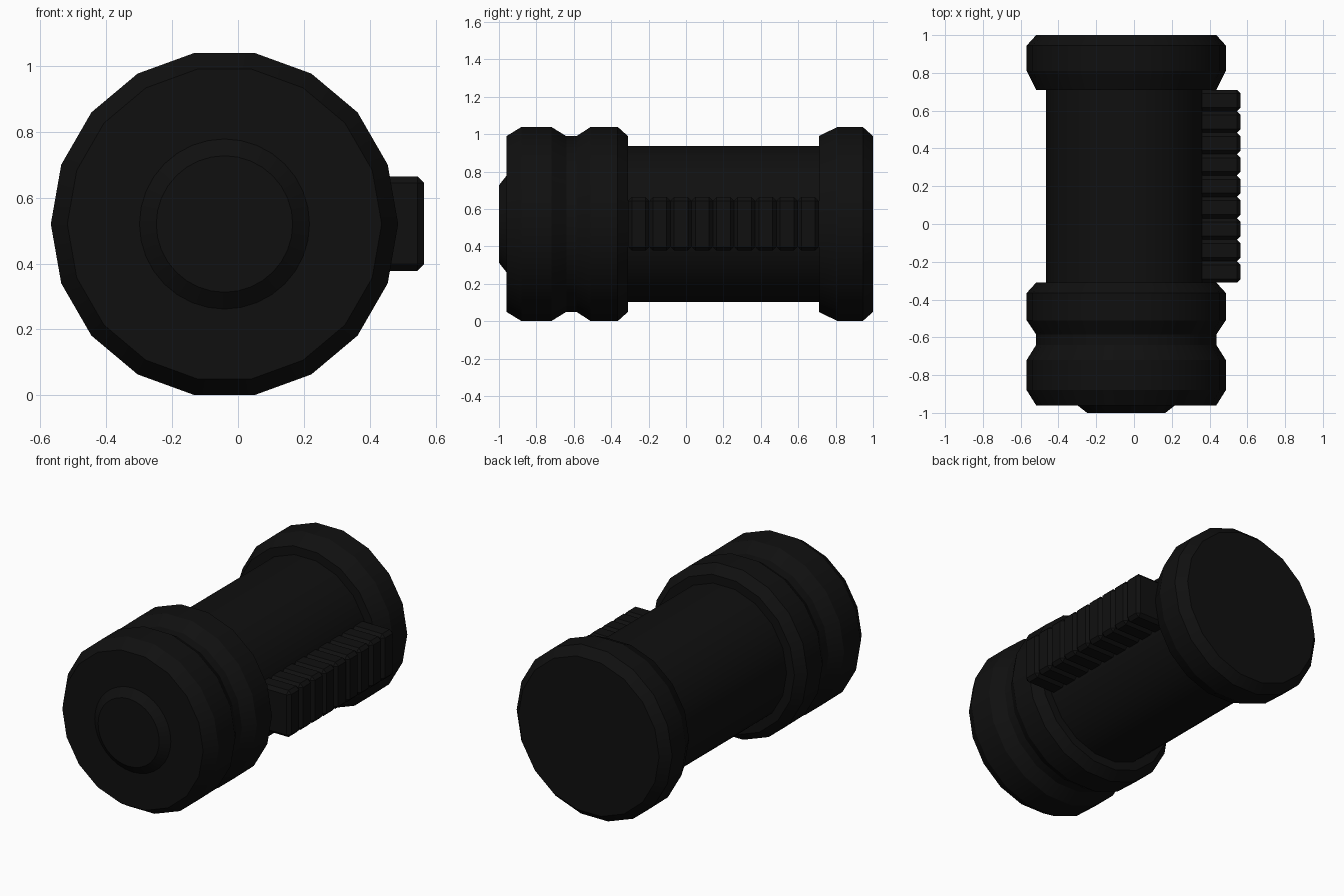
import bpy, bmesh, math

cube = bpy.data.objects.get("Cube")
if cube:
    bpy.data.objects.remove(cube, do_unlink=True)

AXIS_X, AXIS_Z = -0.041, 0.52

# Single near-black rubber colour
black = bpy.data.materials.new("matte black")
colour = (0.005, 0.005, 0.005, 1)
black.diffuse_color = colour
black.use_nodes = True
bsdf = next(n for n in black.node_tree.nodes if n.type == 'BSDF_PRINCIPLED')
bsdf.inputs["Base Color"].default_value = colour


def finish(name, bm):
    bmesh.ops.recalc_face_normals(bm, faces=bm.faces)
    mesh = bpy.data.meshes.new(name)
    bm.to_mesh(mesh)
    bm.free()
    mesh.materials.append(black)
    obj = bpy.data.objects.new(name, mesh)
    bpy.context.collection.objects.link(obj)
    bpy.ops.object.select_all(action='DESELECT')
    obj.select_set(True)
    bpy.context.view_layer.objects.active = obj
    bpy.ops.object.shade_smooth_by_angle(angle=math.radians(25))
    return obj


def turned(name, profile, sides=18):
    """Closed solid turned about the long axis from (y, radius) points."""
    bm = bmesh.new()
    rings = []
    for y, r in profile:
        angles = [2 * math.pi * i / sides for i in range(sides)]
        rings.append([bm.verts.new((AXIS_X + r * math.cos(a), y, AXIS_Z + r * math.sin(a)))
                      for a in angles])
    for a, b in zip(rings, rings[1:]):
        for i in range(sides):
            j = (i + 1) % sides
            bm.faces.new((a[i], a[j], b[j], b[i]))
    bm.faces.new(rings[0])
    bm.faces.new(rings[-1])
    return finish(name, bm)


# Barrel and its two wider ends
BIG, SMALL = 0.527, 0.477
turned("barrel", [(-0.4, 0.424), (0.8, 0.424)])
turned("front_collar", [(-0.96, SMALL), (-0.88, BIG), (-0.72, BIG), (-0.64, SMALL),
                        (-0.585, SMALL), (-0.51, BIG), (-0.365, BIG), (-0.31, SMALL)])
turned("rear_cap", [(0.71, SMALL), (0.81, BIG), (0.945, BIG), (1.0, SMALL)])
turned("front_button", [(-0.94, 0.258), (-0.96, 0.258), (-1.0, 0.207)], sides=32)

# Row of chamfered grip ribs along the left side
RIBS, START, END = 9, -0.31, 0.71
pitch = (END - START) / RIBS
for i in range(RIBS):
    bm = bmesh.new()
    bmesh.ops.create_cube(bm, size=1)
    bmesh.ops.scale(bm, vec=(0.225, pitch, 0.286), verts=bm.verts)
    bmesh.ops.translate(bm, vec=(0.4525, START + pitch * (i + 0.5), 0.521), verts=bm.verts)
    bmesh.ops.bevel(bm, geom=bm.edges[:], offset=0.02, segments=1, affect='EDGES')
    finish(f"grip_rib_{i + 1}", bm)
